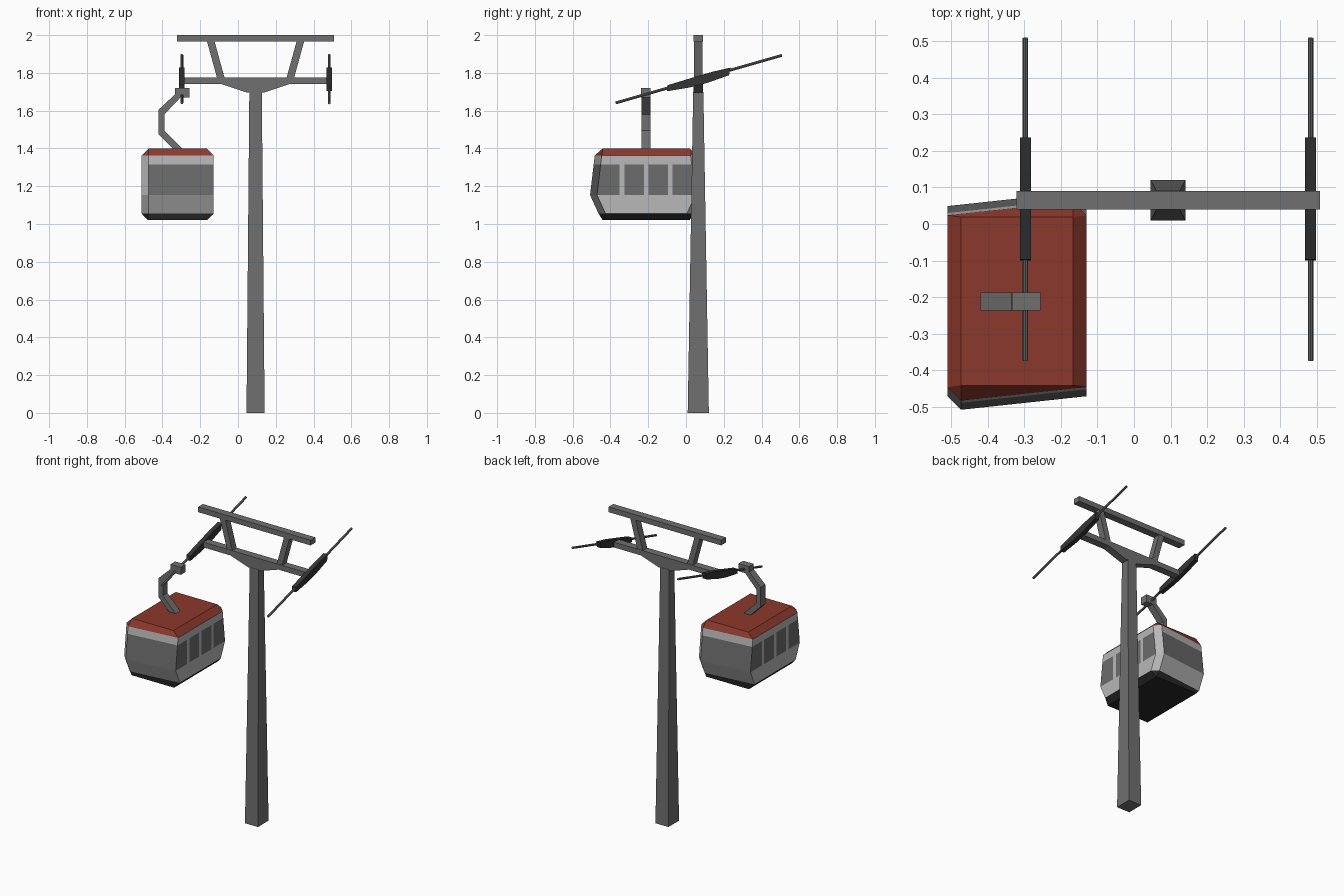
import bpy, bmesh, math
from mathutils import Vector

if "Cube" in bpy.data.objects:
    bpy.data.objects.remove(bpy.data.objects["Cube"])

CX, CY = 0.093, 0.065        # tower axis
CABX, CABY = -0.32, -0.211   # cabin centre


def mat(name, r, g, b):
    m = bpy.data.materials.new(name)
    m.diffuse_color = (r, g, b, 1)
    m.use_nodes = True
    m.node_tree.nodes["Principled BSDF"].inputs["Base Color"].default_value = m.diffuse_color
    return m


RED = mat("red_paint", 0.26, 0.04, 0.025)
LIGHT = mat("light_grey", 0.48, 0.48, 0.48)
GLASS = mat("window_grey", 0.15, 0.15, 0.15)
BLACK = mat("black", 0.02, 0.02, 0.02)
DARK = mat("dark_grey", 0.035, 0.035, 0.035)
STEEL = mat("steel", 0.16, 0.16, 0.16)


def finish(name, bm, *mats):
    bmesh.ops.recalc_face_normals(bm, faces=bm.faces)
    me = bpy.data.meshes.new(name)
    bm.to_mesh(me)
    bm.free()
    ob = bpy.data.objects.new(name, me)
    bpy.context.collection.objects.link(ob)
    for m in mats:
        me.materials.append(m)
    return ob


def prism(name, pts, axis, lo, hi, m=STEEL):
    """Extrude a profile along y (points are x,z) or along x (points are y,z)."""
    bm = bmesh.new()
    put = (lambda p, d: (p[0], d, p[1])) if axis == 'y' else (lambda p, d: (d, p[0], p[1]))
    a = [bm.verts.new(put(p, lo)) for p in pts]
    b = [bm.verts.new(put(p, hi)) for p in pts]
    bm.faces.new(a)
    bm.faces.new(b[::-1])
    for i in range(len(pts)):
        j = (i + 1) % len(pts)
        bm.faces.new((a[i], b[i], b[j], a[j]))
    return finish(name, bm, m)


def rect(x0, x1, z0, z1):
    return [(x0, z0), (x1, z0), (x1, z1), (x0, z1)]


# Tapered tower
bm = bmesh.new()
bmesh.ops.create_cube(bm, size=2)
for v in bm.verts:
    hx, hy, z = (0.033, 0.027, 1.70) if v.co.z > 0 else (0.048, 0.056, 0.0)
    v.co = (CX + v.co.x * hx, CY + v.co.y * hy, z)
finish("tower", bm, STEEL)

# Crossarm, upper beam and struts
half = [(0.043, 1.695), (0.178, 1.74), (0.39, 1.74), (0.39, 1.775)]
prism("crossarm", [(CX + x, z) for x, z in half] + [(CX - x, z) for x, z in half[::-1]],
      'y', 0.04, 0.09)
prism("upper_beam", rect(CX - 0.415, CX + 0.415, 1.965, 2.0), 'y', 0.04, 0.09)
for side, s in (("left", -1), ("right", 1)):
    strut = [(0.163, 1.77), (0.203, 1.77), (0.258, 1.97), (0.218, 1.97)]
    prism(side + "_strut", [(CX + s * x, z) for x, z in strut], 'y', 0.042, 0.088)

    # Wheel housing and cable on each end of the crossarm
    x = CX + s * 0.39
    prism(side + "_wheel_housing",
          [(-0.10, 1.703), (0.015, 1.722), (0.11, 1.746), (0.228, 1.788),
           (0.236, 1.828), (0.14, 1.806), (0.045, 1.778), (-0.097, 1.735)],
          'x', x - 0.015, x + 0.015, DARK)
    a, b = Vector((x, -0.373, 1.641)), Vector((x, 0.508, 1.893))
    bm = bmesh.new()
    bmesh.ops.create_cone(bm, cap_ends=True, segments=8, radius1=0.0075,
                          radius2=0.0075, depth=(b - a).length)
    cable = finish(side + "_cable", bm, STEEL)
    cable.location = (a + b) / 2
    cable.rotation_euler = (b - a).to_track_quat('Z', 'Y').to_euler()

# Hanger arm and cable clamp
prism("hanger_arm", [(-0.335, 1.685), (-0.42, 1.605), (-0.42, 1.475), (-0.335, 1.39),
                     (-0.285, 1.39), (-0.39, 1.495), (-0.39, 1.58), (-0.30, 1.675)],
      'y', -0.236, -0.188)
prism("cable_clamp", rect(-0.333, -0.256, 1.67, 1.72), 'y', -0.237, -0.187)

# Cabin: stacked chamfered rings (z, half x, half y, corner chamfer)
levels = [(1.02, 0.157, 0.23, 0), (1.055, 0.19, 0.252, 0.037), (1.153, 0.19, 0.297, 0.037),
          (1.315, 0.19, 0.278, 0.037), (1.363, 0.19, 0.272, 0.037), (1.40, 0.153, 0.23, 0)]
posts = (-0.14, -0.115, -0.012, 0.012, 0.115, 0.14)   # window post edges along each side
bm = bmesh.new()
rings = []
for z, hx, hy, c in levels:
    right = [(hx, y) for y in (c - hy, *posts, hy - c)] + [(hx - c, hy)]
    left = [(-x, -y) for x, y in right]
    # each half: 8 side points, then the chamfer's end point
    rings.append([bm.verts.new((CABX + x, CABY + y, z)) for x, y in right + left])
n = len(rings[0])
for k in range(len(rings) - 1):
    for i in range(n):
        j = (i + 1) % n
        quad = (rings[k][i], rings[k][j], rings[k + 1][j], rings[k + 1][i])
        f = bm.faces.new(quad)
        window = k == 2 and i % 9 in (0, 2, 4, 6)
        f.material_index = 1 if window else (3, 0, 0, 0, 2)[k]
        # the segment after each half's last point spans to the next corner
        if k == 2 and i % 9 == 8:
            f.material_index = 1
bm.faces.new(rings[0]).material_index = 3
bm.faces.new(rings[-1]).material_index = 2
bmesh.ops.remove_doubles(bm, verts=bm.verts, dist=0.0005)
# Ring halves skip one chamfer point each, so close them as (hx-c, hy) -> (-hx+c, hy)
finish("cabin", bm, LIGHT, GLASS, RED, BLACK)
